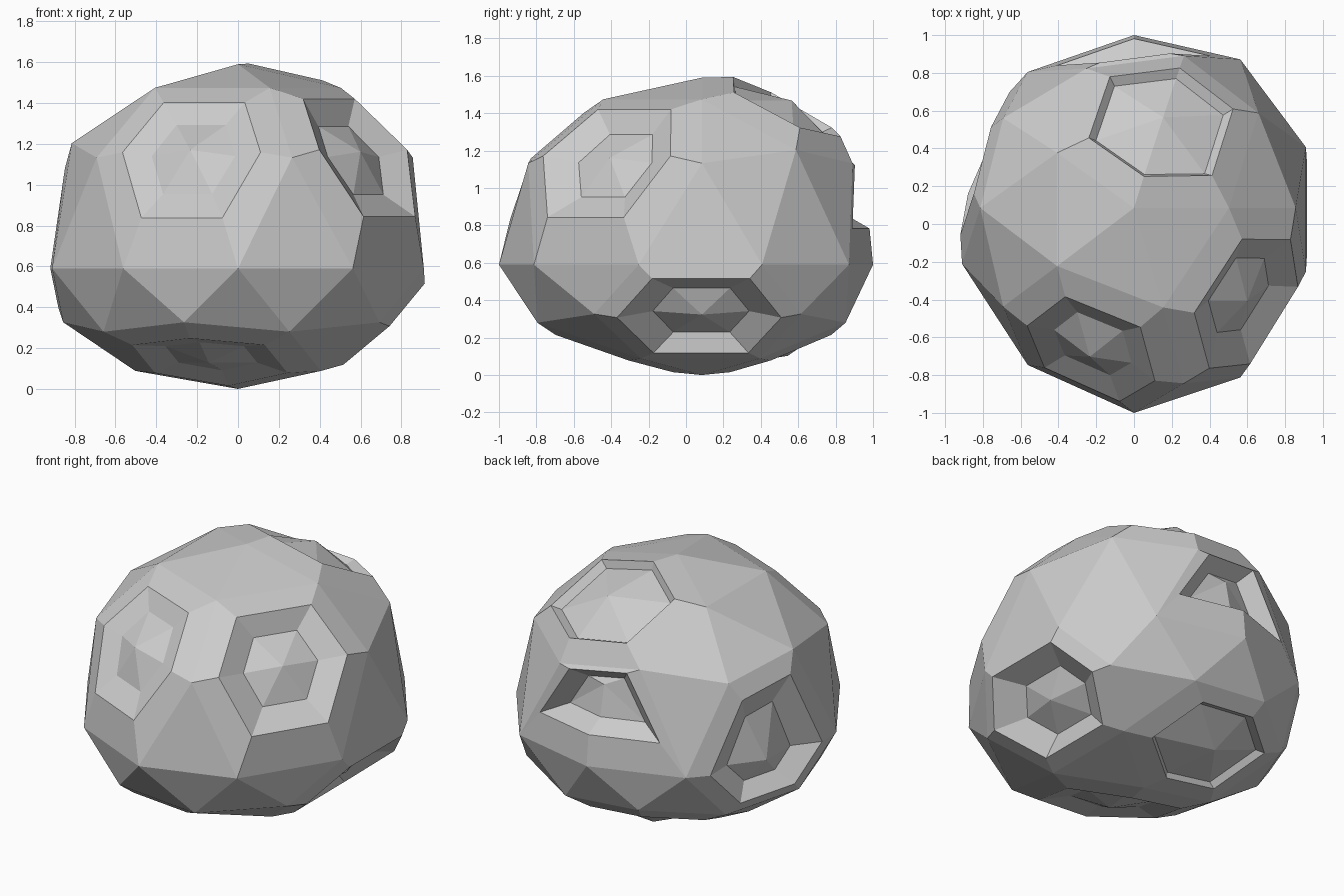
import bpy, bmesh
from mathutils import Vector

if "Cube" in bpy.data.objects:
    bpy.data.objects.remove(bpy.data.objects["Cube"])

bm = bmesh.new()
bmesh.ops.create_icosphere(bm, subdivisions=2, radius=1.0)


def nearest(p):
    return min(bm.verts, key=lambda v: (v.co - Vector(p)).length)


def ring(faces, target, f, s):
    """Inset the face region and pull its border towards target, then scale it radially."""
    inner = {v for fc in faces for v in fc.verts
             if all(l in faces for l in v.link_faces)}
    start = {}
    bmesh.ops.inset_region(bm, faces=faces, thickness=0.0005, use_boundary=True, use_even_offset=True)
    for v in {v for fc in faces for v in fc.verts} - inner:
        start[v] = v.co.copy()
    for v, co in start.items():
        v.co = co.lerp(target, f) * s


def crater(faces, target, rim, floor):
    (f1, s1), (f2, s2) = rim, floor
    ring(faces, target, f1, s1)                          # raised lip
    ring(faces, target * s1, (f2 - f1) / (1 - f1), s2 / s1)   # sunken floor edge


# Craters: centre, (lip inset, lip height), (floor inset, floor height), centre height
DEEP = ((0.3, 1.04), (0.54, 0.92), 0.91)
CRATERS = [
    ((-0.263, -0.809, 0.526), (0.3, 1.01), (0.54, 0.93), 0.93),    # front left
    ((0.688, -0.5, 0.526), *DEEP),                                 # front right
    ((0.162, 0.5, 0.851), (0.32, 1.055), (0.36, 0.99), 0.99),      # top back
    ((0.851, 0, -0.526), (0.23, 1.03), (0.46, 0.87), 0.86),        # low right
    ((-0.951, 0.309, 0), (0.26, 1.01), (0.52, 0.88), 0.88),        # left
    ((-0.162, 0.5, -0.851), (0.3, 1.02), (0.33, 0.96), 0.97),      # under back
    ((-0.162, -0.5, -0.851), (0.3, 1.02), (0.54, 0.92), 0.92),     # under front
]
centres = [nearest(c[0]) for c in CRATERS]
back = nearest((0, 1, 0))
for c, (_, rim, floor, depth) in zip(centres, CRATERS):
    crater(list(c.link_faces), c.co.copy(), rim, floor)
    c.co *= depth

# Half crater on the back, above the waist
half = [f for f in back.link_faces if f.calc_center_median().z > 0.01]
pit = bmesh.ops.dissolve_faces(bm, faces=half)["region"]
aim = Vector((0, 0.92, 0.41))
crater(pit, aim, (0.28, 1.0), (0.48, 0.87))
for v in bmesh.ops.poke(bm, faces=pit)["verts"]:
    v.co = aim * 0.86

# Uneven boulder form: tall dome above the waist, shallow base below
WAIST = 0.59
for v in bm.verts:
    x, y, z = v.co
    v.co.x = 0.957 * x
    v.co.y = y * (1 + 0.07 * x) + 0.085 * (1 - y * y)
    v.co.z = WAIST + (z ** 0.76 if z > 0 else WAIST * z)

low = min(v.co.z for v in bm.verts)
for v in bm.verts:
    v.co.z -= low
bmesh.ops.recalc_face_normals(bm, faces=bm.faces)

mesh = bpy.data.meshes.new("cratered_boulder")
bm.to_mesh(mesh)
bm.free()
rock = bpy.data.objects.new("cratered_boulder", mesh)
bpy.context.collection.objects.link(rock)
